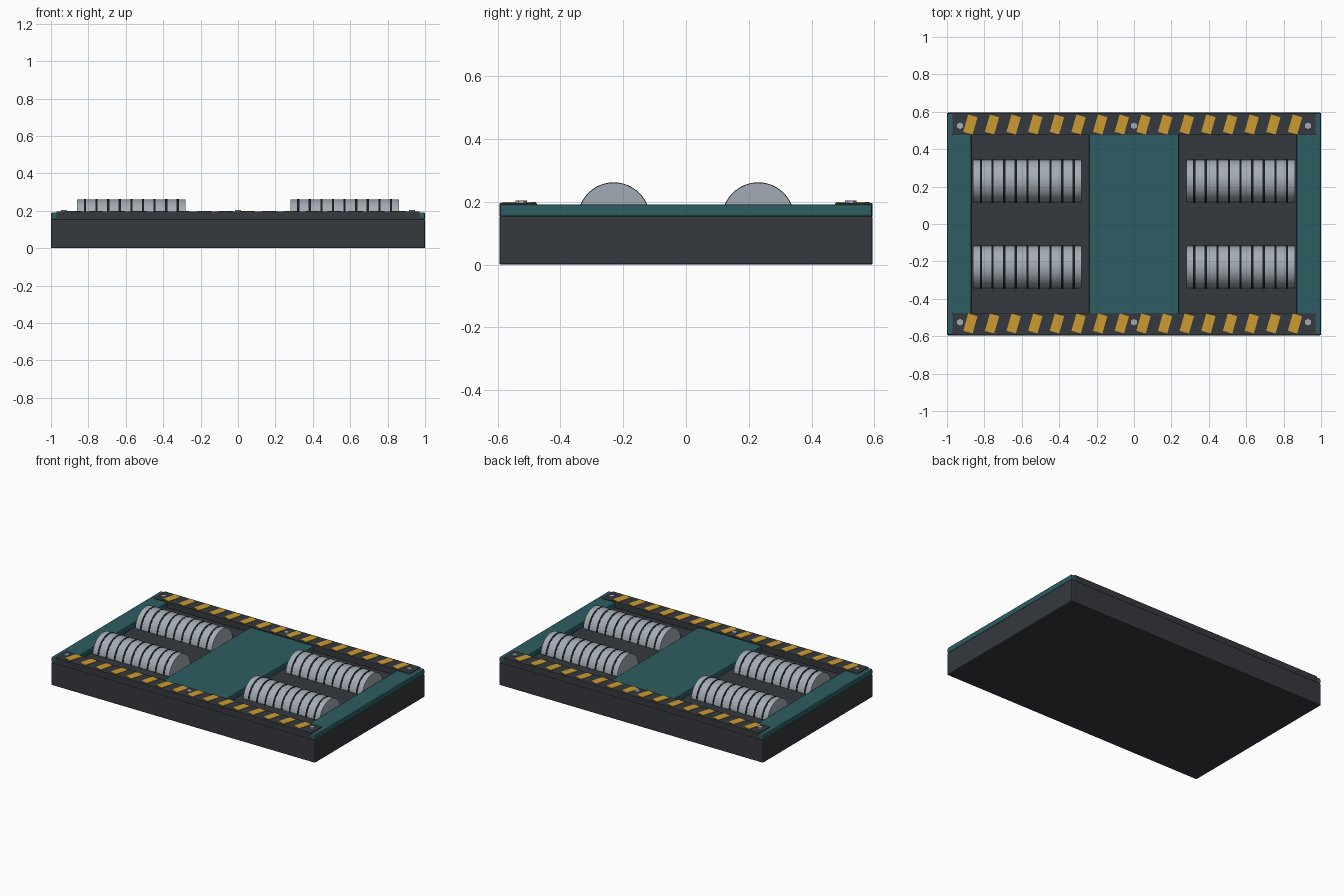
import bpy
import math

cube = bpy.data.objects.get("Cube")
if cube:
    bpy.data.objects.remove(cube, do_unlink=True)


def material(name, rgb):
    m = bpy.data.materials.new(name)
    m.use_nodes = True
    m.diffuse_color = (*rgb, 1)
    m.node_tree.nodes["Principled BSDF"].inputs["Base Color"].default_value = (*rgb, 1)
    return m


DARK = material("dark_steel", (0.035, 0.040, 0.047))
TEAL = material("teal_paint", (0.026, 0.11, 0.125))
YELLOW = material("warning_yellow", (0.60, 0.33, 0.03))
STEEL = material("roller_steel", (0.37, 0.41, 0.46))
BLACK = material("groove_black", (0.010, 0.012, 0.014))


def box(name, x, y, z, mat, bevel=0.0, turn=0.0):
    """Box from (low, high) ranges on each axis."""
    bpy.ops.mesh.primitive_cube_add(
        size=1, location=[sum(r) / 2 for r in (x, y, z)], rotation=(0, 0, turn))
    ob = bpy.context.object
    ob.name = name
    ob.scale = [r[1] - r[0] for r in (x, y, z)]
    bpy.ops.object.transform_apply(location=False, rotation=False, scale=True)
    ob.data.materials.append(mat)
    if bevel:
        mod = ob.modifiers.new("edge_bevel", "BEVEL")
        mod.width = bevel
        mod.segments = 2
    return ob


def cylinder(name, radius, length, loc, mat, sides=48, along_x=True):
    bpy.ops.mesh.primitive_cylinder_add(
        vertices=sides, radius=radius, depth=length, location=loc,
        rotation=(0, math.pi / 2 if along_x else 0, 0))
    ob = bpy.context.object
    ob.name = name
    ob.data.materials.append(mat)
    if along_x:
        bpy.ops.object.shade_smooth_by_angle(angle=math.radians(35))
    return ob


# Base slab and raised deck plates
box("base", (-1, 1), (-0.595, 0.595), (0, 0.155), DARK, 0.006)
box("centre_deck", (-0.24, 0.24), (-0.59, 0.59), (0.15, 0.19), TEAL, 0.005)
for side, sx in (("left", 1), ("right", -1)):
    box(side + "_rail", sorted((sx * 0.87, sx)), (-0.593, 0.593),
        (0.153, 0.192), TEAL, 0.007)

# Front and back bars with warning stripes and bolts
for end, sy in (("front", -1), ("back", 1)):
    box(end + "_bar", (-0.97, 0.97), sorted((sy * 0.475, sy * 0.594)),
        (0.153, 0.197), DARK, 0.003)
    for i in range(16):
        x = (i - 7.5) * 0.1157 - 0.007
        y = sy * 0.532
        box(f"{end}_stripe", (x - 0.026, x + 0.026), (y - 0.048, y + 0.048),
            (0.194, 0.2), YELLOW, turn=math.radians(-16))
    for x in (-0.93, 0, 0.93):
        cylinder(end + "_bolt", 0.018, 0.012, (x, sy * 0.525, 0.199), STEEL, 6, False)

# Four grooved rollers, half sunk in the pits
for side, sx in (("left", 1), ("right", -1)):
    for end, sy in (("front", -1), ("back", 1)):
        x, y, z = sx * 0.57, sy * 0.23, 0.147
        cylinder(f"{side}_{end}_roller", 0.114, 0.58, (x, y, z), STEEL)
        for k in range(-4, 5):
            cylinder(f"{side}_{end}_ring", 0.1152, 0.012, (x + k * 0.062, y, z), BLACK)
